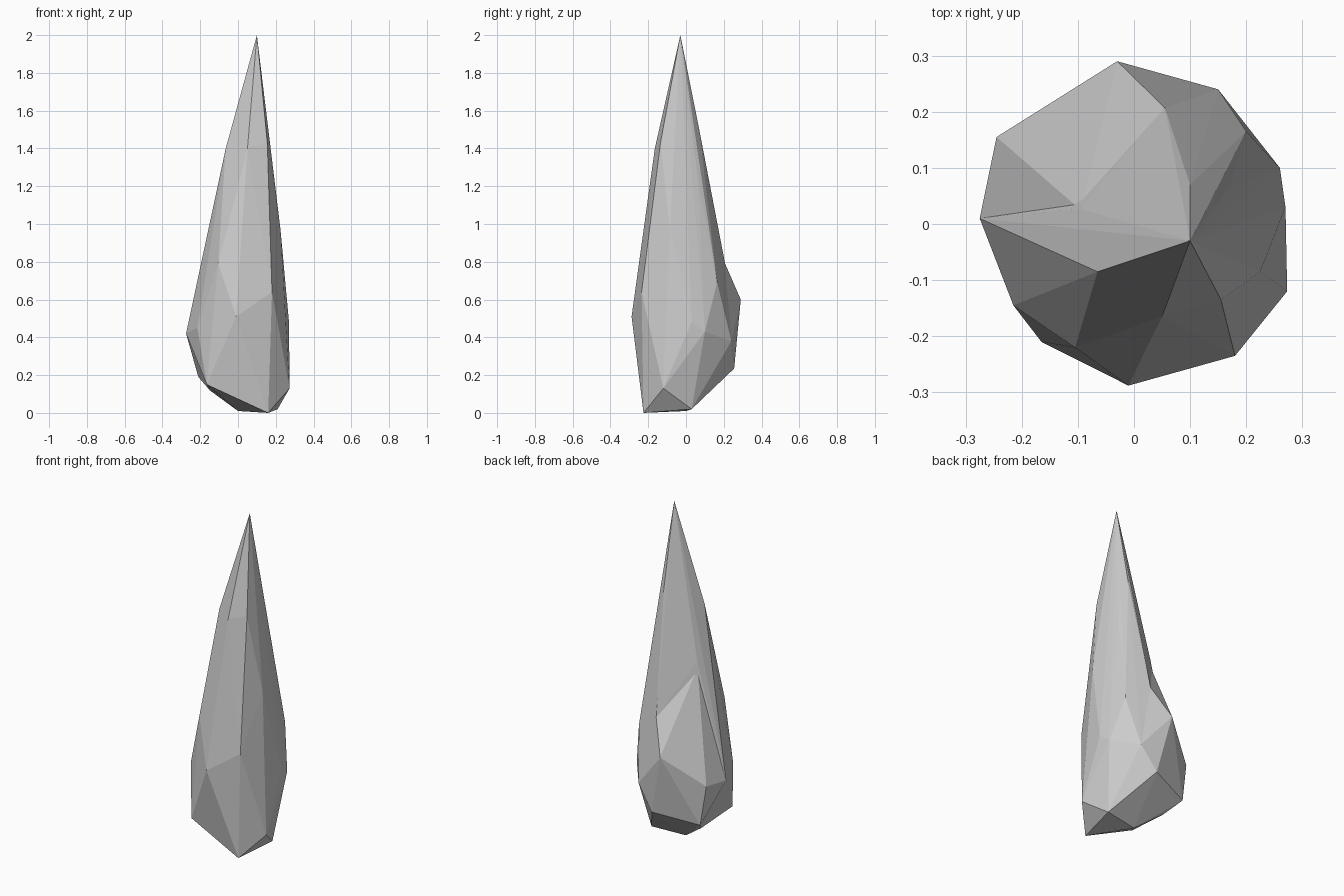
import bpy, bmesh

if "Cube" in bpy.data.objects:
    bpy.data.objects.remove(bpy.data.objects["Cube"])


def hull_part(name, points):
    """Faceted chunk of rock spanning the given corner points."""
    bm = bmesh.new()
    for p in points:
        bm.verts.new(p)
    res = bmesh.ops.convex_hull(bm, input=bm.verts[:])
    loose = [v for v in bm.verts if not v.link_faces]
    bmesh.ops.delete(bm, geom=loose, context='VERTS')
    bmesh.ops.recalc_face_normals(bm, faces=bm.faces[:])
    me = bpy.data.meshes.new(name)
    bm.to_mesh(me)
    bm.free()
    ob = bpy.data.objects.new(name, me)
    bpy.context.collection.objects.link(ob)
    return ob


# corners shared by the spike and the rear bulge
shared = [(-.275, .01, .42), (-.15, .07, .12), (0, 0, .01), (.21, .03, .02),
          (.15, .24, .38), (.055, .207, .79)]

# tall tapering spike: tip, shoulder, waist, foot
spike = [(.1, -.03, 2),
         (-.065, -.085, 1.4), (.05, -.165, 1.4), (.155, -.135, 1.43),
         (.1, .07, 1.5), (.17, .065, 1.22), (-.095, .027, 1.1),
         (.225, -.085, .97), (-.105, -.22, .79), (.2, .165, .69),
         (.18, -.235, .64), (-.01, -.288, .51), (-.215, -.145, .45),
         (.27, .03, .48), (.26, .1, .43),
         (.273, -.12, .13), (-.165, -.21, .15), (.16, -.225, 0)]

# lower swelling behind the spike, leaving a fold below the shoulder
bulge = [(-.095, .025, 1.06), (-.065, .145, .83), (-.03, .29, .6),
         (-.245, .155, .43), (.05, .255, .235), (-.21, .165, .19)]

rock = hull_part("rock_spike", spike + shared)
back = hull_part("rear_bulge", bulge + shared)

# fuse both chunks into one stone
mod = rock.modifiers.new("fuse", 'BOOLEAN')
mod.operation = 'UNION'
mod.solver = 'EXACT'
mod.object = back
bpy.context.view_layer.objects.active = rock
rock.select_set(True)
bpy.ops.object.modifier_apply(modifier="fuse")
bpy.data.objects.remove(back)
for f in rock.data.polygons:
    f.use_smooth = False
